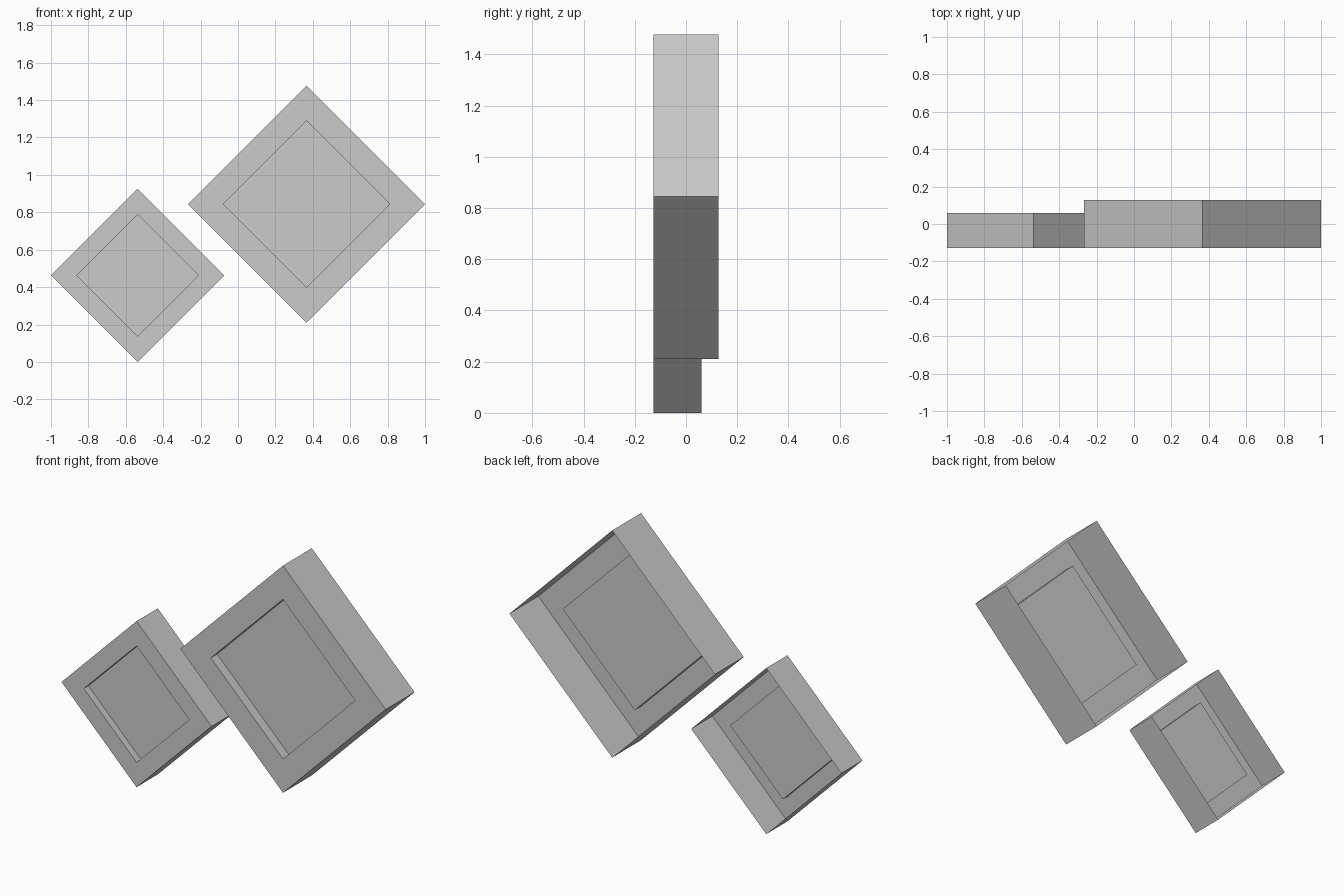
import bpy
import bmesh
from math import cos, sin, pi

cube = bpy.data.objects.get("Cube")
if cube:
    bpy.data.objects.remove(cube, do_unlink=True)

grey = bpy.data.materials.new("light_grey")
grey.use_nodes = True
colour = (0.6, 0.6, 0.6, 1)
grey.diffuse_color = colour
grey.node_tree.nodes["Principled BSDF"].inputs["Base Color"].default_value = colour

FRONT = -0.127


def diamond_box(name, x, z, half, back, hole, recess):
    """Open-backed diamond shell with a sunken front panel."""
    bm = bmesh.new()
    # Outer back rim, outer front rim, opening rim, sunken panel rim
    profile = [(half, back), (half, FRONT), (hole, FRONT), (hole, FRONT + recess)]
    rings = [[bm.verts.new((r * cos(i * pi / 2), y, r * sin(i * pi / 2)))
              for i in range(4)] for r, y in profile]
    for a, b in zip(rings, rings[1:]):
        for i in range(4):
            j = (i + 1) % 4
            bm.faces.new((a[i], a[j], b[j], b[i]))
    bm.faces.new(rings[-1])
    mesh = bpy.data.meshes.new(name)
    bm.to_mesh(mesh)
    bm.free()
    mesh.materials.append(grey)
    obj = bpy.data.objects.new(name, mesh)
    obj.location = (x, 0, z)
    bpy.context.collection.objects.link(obj)


diamond_box("large_diamond_box", 0.3665, 0.844, 0.6335, 0.127, 0.445, 0.055)
diamond_box("small_diamond_box", -0.537, 0.463, 0.463, 0.06, 0.325, 0.04)
